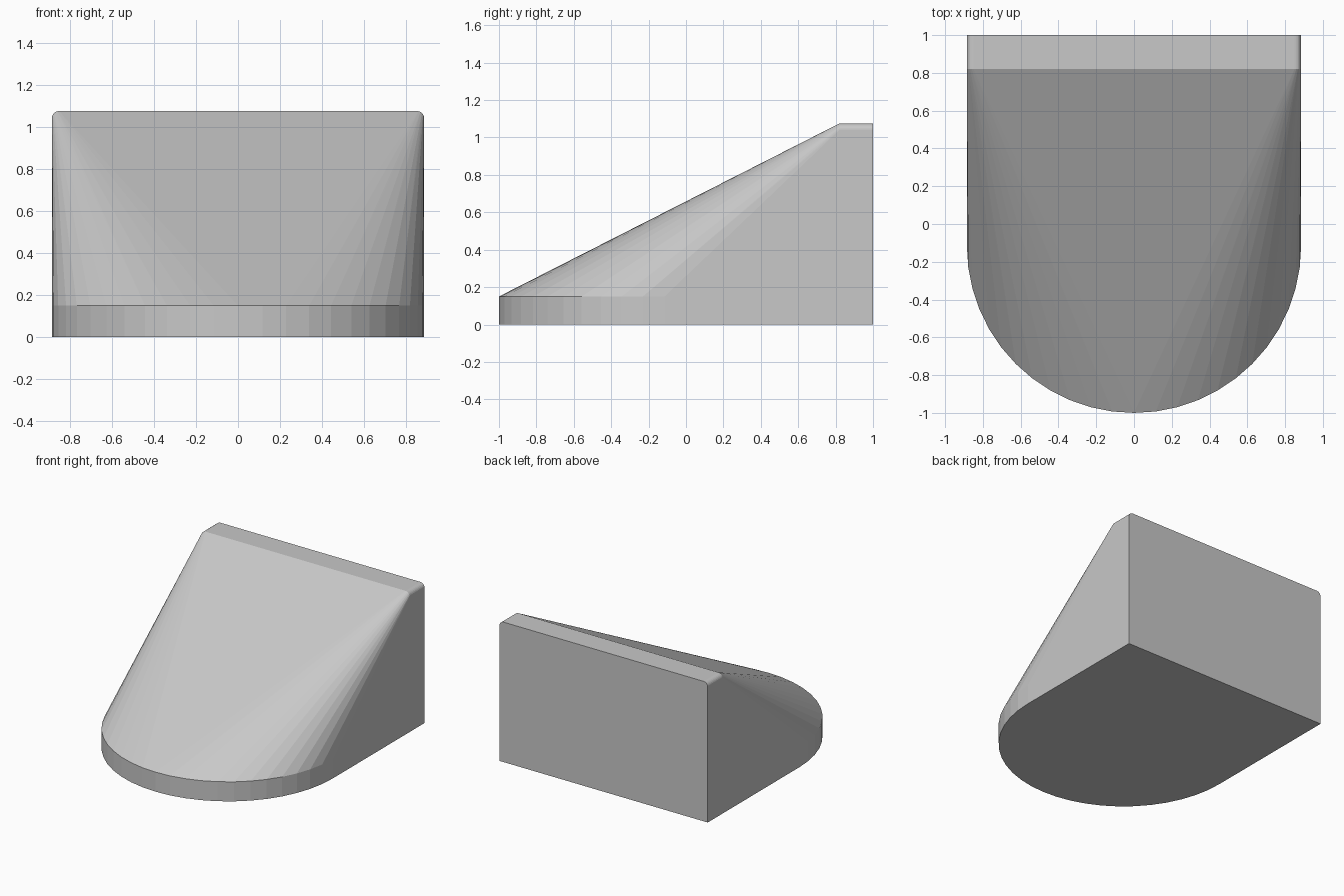
import bpy, bmesh, math

cube = bpy.data.objects.get("Cube")
if cube:
    bpy.data.objects.remove(cube, do_unlink=True)

HALF_W = 0.885       # half width, also the radius of the rounded nose
NOSE_Y = HALF_W - 1  # centre of the nose arc
LIP = 0.15           # height of the nose rim
TOP = 1.075          # height of the back block
RIDGE_Y = 0.82       # front edge of the flat ridge
ROUND = 0.035        # rounding of the ridge ends
SEGMENTS = 48

mat = bpy.data.materials.new("plain grey")
mat.use_nodes = True
grey = (0.58, 0.58, 0.58, 1)
mat.diffuse_color = grey
mat.node_tree.nodes["Principled BSDF"].inputs["Base Color"].default_value = grey

bm = bmesh.new()

# Round base slab
bmesh.ops.create_cone(bm, cap_ends=True, segments=SEGMENTS, radius1=HALF_W,
                      radius2=HALF_W, depth=LIP)
bmesh.ops.translate(bm, verts=bm.verts, vec=(0, NOSE_Y, LIP / 2))

# Back block: profile with rounded upper corners, at the ridge and at the back
for y in (RIDGE_Y, 1):
    for side in (-1, 1):
        bm.verts.new((side * HALF_W, y, 0))
        for i in range(7):
            a = math.pi / 2 * i / 6
            bm.verts.new((side * (HALF_W - ROUND + ROUND * math.cos(a)), y,
                          TOP - ROUND + ROUND * math.sin(a)))

# Stretch one skin over slab and block
for f in list(bm.faces):
    bm.faces.remove(f)
for e in list(bm.edges):
    bm.edges.remove(e)
hull = bmesh.ops.convex_hull(bm, input=list(bm.verts))
loose = {g for key in ("geom_interior", "geom_unused") for g in hull[key]
         if isinstance(g, bmesh.types.BMVert)}
bmesh.ops.delete(bm, geom=[v for v in loose if not v.link_faces], context='VERTS')
bmesh.ops.dissolve_limit(bm, angle_limit=math.radians(0.1),
                         verts=bm.verts, edges=bm.edges)
bmesh.ops.recalc_face_normals(bm, faces=bm.faces)

mesh = bpy.data.meshes.new("wedge_body")
bm.to_mesh(mesh)
bm.free()
mesh.materials.append(mat)
body = bpy.data.objects.new("wedge_body", mesh)
bpy.context.collection.objects.link(body)
